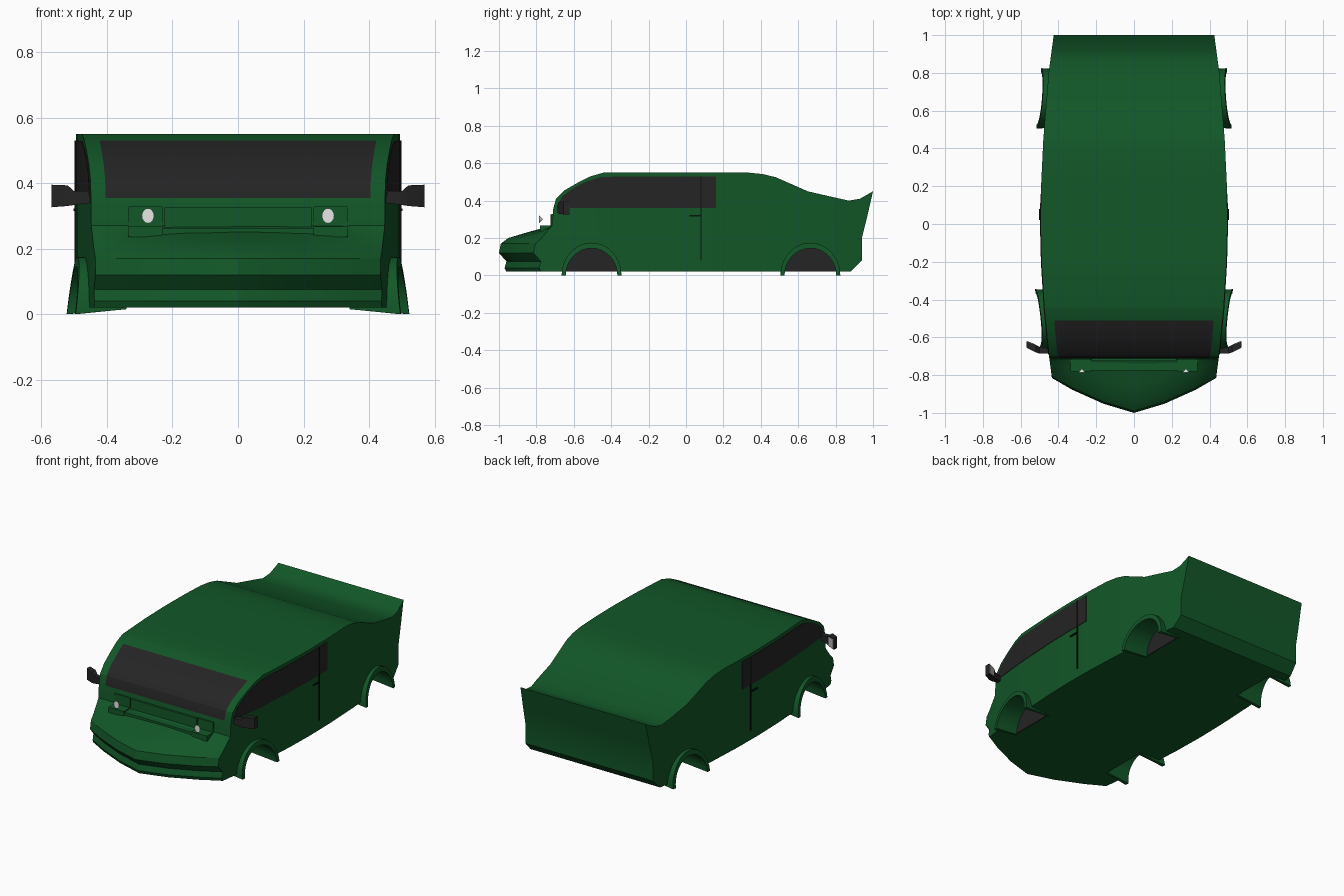
import bpy, bmesh, math
from mathutils import Vector

if "Cube" in bpy.data.objects:
    bpy.data.objects.remove(bpy.data.objects["Cube"])


def material(name, rgb):
    m = bpy.data.materials.new(name)
    m.use_nodes = True
    m.diffuse_color = (*rgb, 1)
    m.node_tree.nodes["Principled BSDF"].inputs["Base Color"].default_value = (*rgb, 1)
    return m


GREEN = material("deep green paint", (0.006, 0.095, 0.021))
DARK = material("dark grey", (0.018, 0.018, 0.018))
BLACK = material("seam black", (0.003, 0.006, 0.004))
WHITE = material("lamp white", (0.8, 0.8, 0.8))
GLASS = material("mirror silver", (0.5, 0.5, 0.5))


def finish(name, bm, mats, smooth=True):
    bmesh.ops.recalc_face_normals(bm, faces=bm.faces[:])
    me = bpy.data.meshes.new(name)
    bm.to_mesh(me)
    bm.free()
    for m in mats:
        me.materials.append(m)
    ob = bpy.data.objects.new(name, me)
    bpy.context.scene.collection.objects.link(ob)
    bpy.ops.object.select_all(action="DESELECT")
    ob.select_set(True)
    bpy.context.view_layer.objects.active = ob
    if smooth:
        bpy.ops.object.shade_smooth_by_angle(angle=math.radians(28))
    return ob


def loft(name, rings, mat, side=1):
    """Closed solid through matching rings of points."""
    bm = bmesh.new()
    vs = [[bm.verts.new((side * x, y, z)) for x, y, z in r] for r in rings]
    n = len(rings[0])
    for a, b in zip(vs, vs[1:]):
        for i in range(n):
            j = (i + 1) % n
            bm.faces.new((a[i], a[j], b[j], b[i]))
    bm.faces.new(vs[0])
    bm.faces.new(vs[-1])
    return finish(name, bm, [mat])


def box(name, x0, x1, y0, y1, z0, z1, mat, side=1):
    ring = lambda x: [(x, y0, z0), (x, y1, z0), (x, y1, z1), (x, y0, z1)]
    return loft(name, [ring(x0), ring(x1)], mat, side)


def interp(table, t):
    for (a, p), (b, q) in zip(table, table[1:]):
        if t <= b:
            return p + (q - p) * max(0, (t - a) / (b - a))
    return table[-1][1]


# Half width along the length, and how the nose sweeps back toward the corners
WIDTH = [(-0.81, .435), (-.7, .45), (-.45, .475), (-.2, .49), (0, .495), (.2, .492),
         (.45, .48), (.8, .452), (1, .425)]
SWEEP = [(0, 0), (.37, .26), (.75, .66), (1, 1)]


def half_width(y):
    return interp(WIDTH, y)


# Body: side profile extruded, sliced, then bent to the plan shape
PROFILE = [(-.96, .02), (-.97, .04), (-.96, .075), (-1, .12), (-.99, .17), (-.95, .2),
           (-.85, .23), (-.76, .255), (-.715, .27), (-.71, .355), (-.695, .41), (-.65, .455),
           (-.58, .495), (-.51, .53), (-.44, .55), (.33, .55), (.41, .542), (.48, .525),
           (.56, .49), (.65, .45), (.78, .42), (.87, .4), (.93, .41), (1, .45),
           (.97, .32), (.94, .2), (.94, .08), (.88, .02)]
bm = bmesh.new()
ends = [[bm.verts.new((u, y, z)) for y, z in PROFILE] for u in (-1, 1)]
count = len(PROFILE)
for i in range(count):
    j = (i + 1) % count
    bm.faces.new((ends[0][i], ends[0][j], ends[1][j], ends[1][i]))
for e in ends:
    bm.faces.new(e)


def slice_at(co, no):
    bmesh.ops.bisect_plane(bm, geom=bm.verts[:] + bm.edges[:] + bm.faces[:],
                           plane_co=co, plane_no=no)


for u in (0, .37, .75, .9):
    for s in (1, -1):
        slice_at((s * u, 0, 0), (1, 0, 0))
for y, _ in WIDTH[:-1]:
    slice_at((0, y, 0), (0, 1, 0))
for f in bm.faces:
    c = f.calc_center_median()
    if -.715 < c.y < -.44 and c.z > .355 and abs(c.x) < .9 and f.normal.z > -.9:
        f.material_index = 1 if c.z > .357 else 0
for v in bm.verts:
    u = v.co.x
    back = min(1, max(0, (-.715 - v.co.y) / .245))
    v.co.y += .185 * back * interp(SWEEP, abs(u))
    v.co.x = u * half_width(v.co.y)
body = finish("body", bm, [GREEN, DARK], smooth=False)

WHEELS = {"front": -.505, "rear": .665}


def arch(x, cy, ry, rz, base=0, steps=20, grow=None):
    pts = []
    for k in range(steps + 1):
        a = math.pi * k / steps
        y, z = cy + ry * math.cos(a), base + rz * math.sin(a)
        pts.append((grow(y, z) if grow else x, y, z))
    return pts


# Wheel openings
for cy in WHEELS.values():
    for s in (1, -1):
        rings = [arch(x, cy, .148, .16) + [(x, cy - .148, -.1), (x, cy + .148, -.1)]
                 for x in (.34, .7)]
        cutter = loft("wheel_cutter", rings, GREEN, s)
        cutter.hide_render = True
        bpy.context.view_layer.objects.active = body
        mod = body.modifiers.new("wheel_opening", "BOOLEAN")
        mod.operation, mod.solver, mod.object = "DIFFERENCE", "EXACT", cutter
        bpy.ops.object.modifier_apply(modifier=mod.name)
        bpy.data.objects.remove(cutter)
bpy.ops.object.select_all(action="DESELECT")
body.select_set(True)
bpy.context.view_layer.objects.active = body
bpy.ops.object.shade_smooth_by_angle(angle=math.radians(28))


def flare_edge(y, z):
    return half_width(y) + .042 - .12 * z


# Side glass outline: position along the body and upper edge
WINDOW = [(-.69, .37), (-.66, .425), (-.6, .468), (-.53, .503), (-.45, .527), (-.2, .53),
          (0, .53), (.16, .53)]
for s, side in ((1, "left"), (-1, "right")):
    # Wheel arch flares with their linings, and the dark inner wells
    for end, cy in WHEELS.items():
        inner = arch(.34, cy, .138, .145, .015)
        outer = arch(.34, cy, .15, .16, .015)
        lip_in = arch(0, cy, .138, .145, grow=flare_edge)
        lip_out = arch(0, cy, .16, .175, grow=flare_edge)
        loft(f"{end}_{side}_arch", list(zip(inner, lip_in, lip_out, outer)), GREEN, s)
        loft(f"{end}_{side}_well", [arch(x, cy, .146, .135, .021) for x in (.33, .346)], DARK, s)

    # Side window plate
    rings = []
    for y, top in WINDOW:
        w = half_width(y)
        rings.append([(w - .004, y, .36), (w + .003, y, .36), (w + .003, y, top), (w - .004, y, top)])
    loft(f"{side}_window", rings, DARK, s)

    # Door seam and handle
    w = half_width(.08)
    box(f"{side}_door_seam", w - .003, w + .005, .077, .084, .08, .53, BLACK, s)
    box(f"{side}_door_handle", w - .003, w + .008, .02, .08, .314, .322, BLACK, s)

    # Mirror: tapered arm swelling into the housing, silver glass behind
    rings = []
    for x, y, lo, hi, d in ((.44, -.675, .34, .375, .012), (.5, -.668, .333, .375, .018),
                            (.52, -.66, .33, .393, .02), (.57, -.638, .326, .395, .016)):
        rings.append([(x, y - d, lo), (x, y + d, lo), (x, y + d, hi), (x, y - d, hi)])
    loft(f"{side}_mirror", rings, DARK, s)
    rings = [[(x, y, lo), (x, y + .004, lo), (x, y + .004, hi), (x, y, hi)]
             for x, y, lo, hi in ((.522, -.641, .336, .388), (.566, -.623, .332, .389))]
    loft(f"{side}_mirror_glass", rings, GLASS, s)

    # Lamp shelf, backing plate and cone lamp
    box(f"{side}_lamp_shelf", .23, .335, -.78, -.7, .235, .268, GREEN, s)
    box(f"{side}_lamp_plate", .23, .335, -.719, -.7, .262, .328, GREEN, s)
    rim = [(.275 + .019 * math.cos(a), -.787, .3 + .023 * math.sin(a))
           for a in (math.tau * k / 16 for k in range(16))]
    tip = Vector((.275, -.765, .3))
    loft(f"{side}_lamp", [rim, [tuple(Vector(p).lerp(tip, .97)) for p in rim]], WHITE, s)

# Centre panel and ledge between the lamps
box("nose_panel", -.225, .225, -.724, -.7, .265, .326, GREEN)
box("nose_ledge", -.23, .23, -.775, -.7, .235, .262, GREEN)
